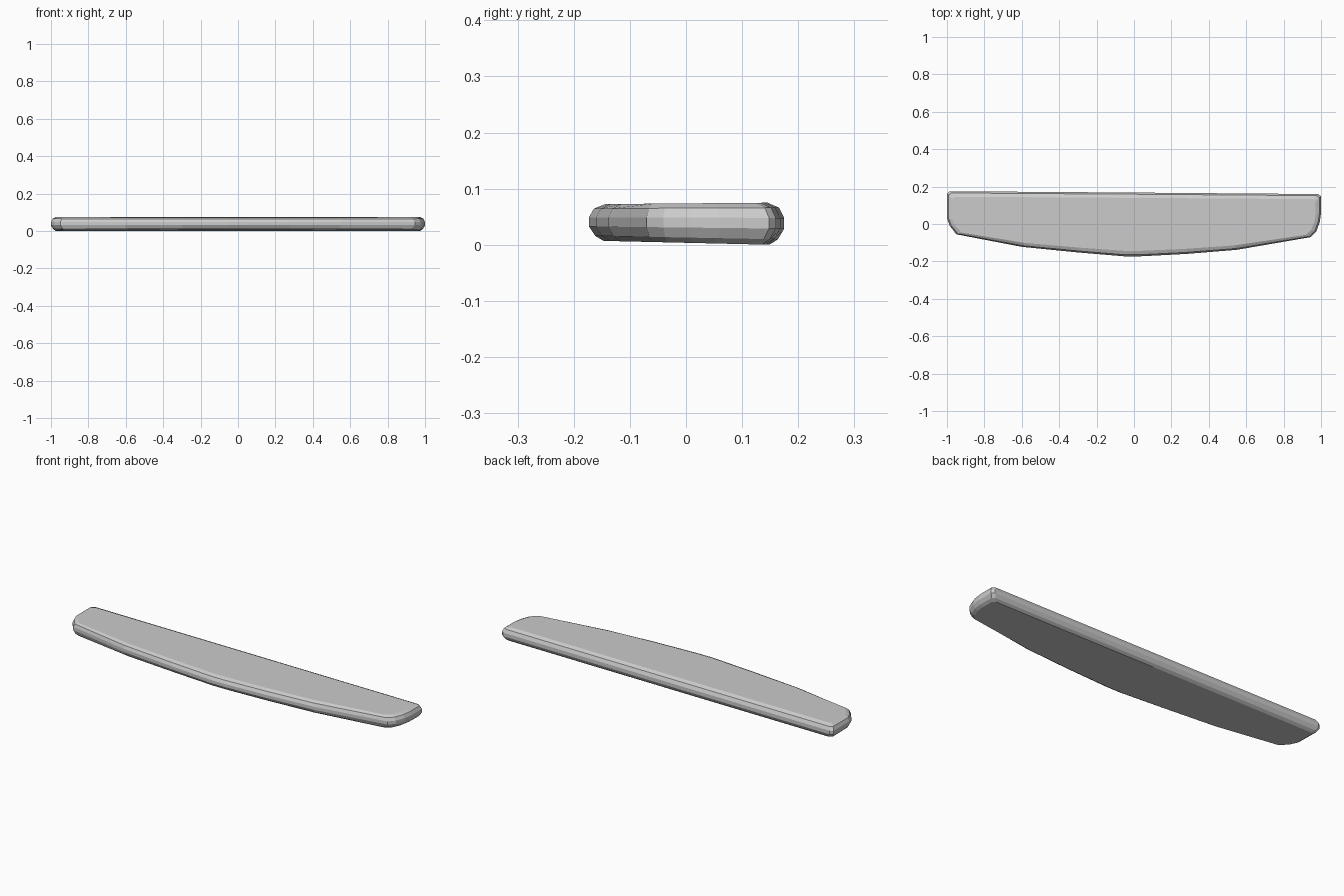
import bpy, bmesh

if "Cube" in bpy.data.objects:
    bpy.data.objects.remove(bpy.data.objects["Cube"])

# Plan outline of the board, counter-clockwise seen from above
outline = [(-0.95, -0.055), (-0.6, -0.122), (-0.3, -0.152), (-0.05, -0.173), (0.03, -0.173),
           (0.28, -0.16), (0.55, -0.138), (0.945, -0.07), (0.975, -0.04), (0.993, 0.01),
           (1.0, 0.06), (1.0, 0.148), (0.985, 0.16), (0.0, 0.168), (-0.985, 0.175),
           (-1.0, 0.163), (-1.0, 0.03), (-0.985, -0.01)]

# Rounded edge profile: inset from outline, height
profile = [(0.026, 0.0), (0.011, 0.01), (0.0, 0.029), (0.0, 0.048),
           (0.009, 0.066), (0.029, 0.075)]

bm = bmesh.new()
rings = []
for inset, z in profile:
    ring = []
    for x, y in outline:
        px, py = x * (1 - inset), y * (1 - inset / 0.172)
        # underside rises slightly towards the front, top dips slightly
        t = (0.15 - py) / 0.3
        lift = 0.007 * t * (1 - z / 0.055)
        ring.append(bm.verts.new((px, py, max(0.0, z + lift))))
    rings.append(ring)

# Side walls and caps
n = len(outline)
for a, b in zip(rings, rings[1:]):
    for i in range(n):
        j = (i + 1) % n
        bm.faces.new((a[i], a[j], b[j], b[i]))
bm.faces.new(rings[0][::-1])
bm.faces.new(rings[-1])
bmesh.ops.recalc_face_normals(bm, faces=bm.faces)

mesh = bpy.data.meshes.new("curved_board")
bm.to_mesh(mesh)
bm.free()
board = bpy.data.objects.new("curved_board", mesh)
bpy.context.collection.objects.link(board)
